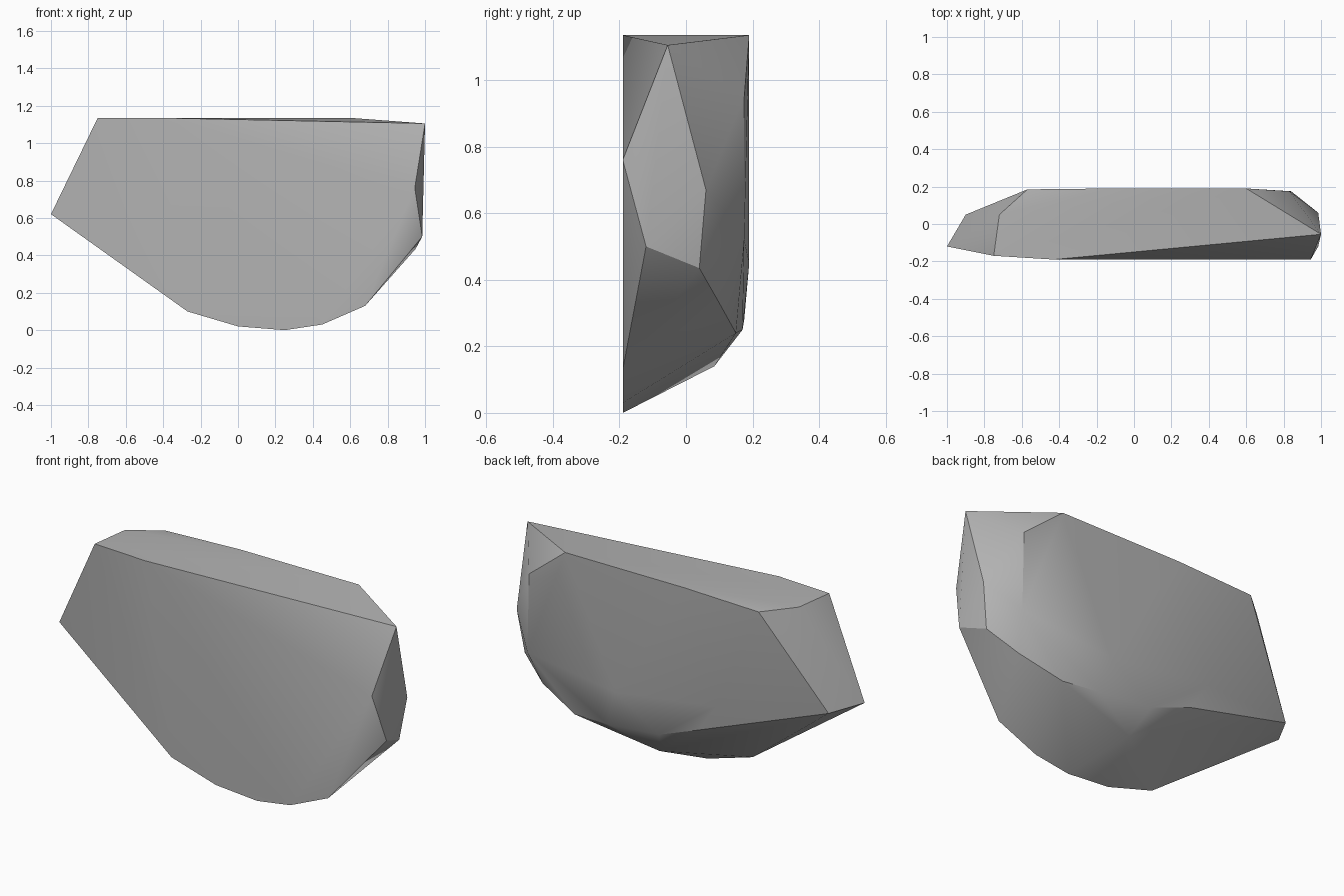
import bpy
import bmesh
import math

default_cube = bpy.data.objects.get("Cube")
if default_cube:
    bpy.data.objects.remove(default_cube, do_unlink=True)


def make_material(name, colour):
    material = bpy.data.materials.new(name)
    material.use_nodes = True
    material.diffuse_color = colour
    material.node_tree.nodes["Principled BSDF"].inputs["Base Color"].default_value = colour
    return material


def make_hull(name, corners, material):
    """Wrap a faceted convex stone around its chipped corners."""
    mesh = bpy.data.meshes.new(name)
    bm = bmesh.new()
    for corner in corners:
        bm.verts.new(corner)
    result = bmesh.ops.convex_hull(bm, input=bm.verts[:])
    # Drop any corner that fell inside the hull
    loose = [v for v in bm.verts if not v.link_faces]
    bmesh.ops.delete(bm, geom=loose, context="VERTS")
    bmesh.ops.recalc_face_normals(bm, faces=bm.faces[:])
    bm.to_mesh(mesh)
    bm.free()
    stone = bpy.data.objects.new(name, mesh)
    bpy.context.collection.objects.link(stone)
    mesh.materials.append(material)
    return stone


FRONT, BACK, TOP = -0.19, 0.19, 1.135

# Flat front: rounded lower rim as (x, z)
front_rim = [(-0.27, 0.1), (0, 0.02), (0.25, 0), (0.45, 0.03),
             (0.68, 0.13), (0.945, 0.76), (-0.43, TOP)]
corners = [(x, FRONT, z) for x, z in front_rim]

# Top outline as (x, y)
top_outline = [(-0.75, -0.17), (-0.72, 0.05), (-0.12, BACK), (0.6, BACK)]
corners += [(x, y, TOP) for x, y in top_outline]
corners += [(-0.57, 0.185, 1.12)]

# Pointed left end
corners += [(-1, -0.12, 0.62), (-0.9, 0.05, 0.6)]

# Broken right end
corners += [(1, -0.055, 1.105), (0.985, -0.12, 0.5), (0.95, 0.04, 0.435),
            (0.985, 0.06, 0.67), (0.83, 0.175, 0.95), (0.84, 0.175, 0.52)]

# Chipped lower back
corners += [(0.8, 0.1, 0.33), (0.57, 0.15, 0.24), (0.355, 0.17, 0.25),
            (0.1, 0.085, 0.14), (0.04, 0.175, 0.28), (-0.2, 0.175, 0.37),
            (-0.31, 0.185, 0.53), (0.3, BACK, 0.45)]

stone_grey = make_material("stone grey", (0.45, 0.45, 0.45, 1))
rock = make_hull("rock_slab", corners, stone_grey)

# Soft facets with crisp main edges
bpy.ops.object.select_all(action="DESELECT")
rock.select_set(True)
bpy.context.view_layer.objects.active = rock
bpy.ops.object.shade_smooth_by_angle(angle=math.radians(30))
